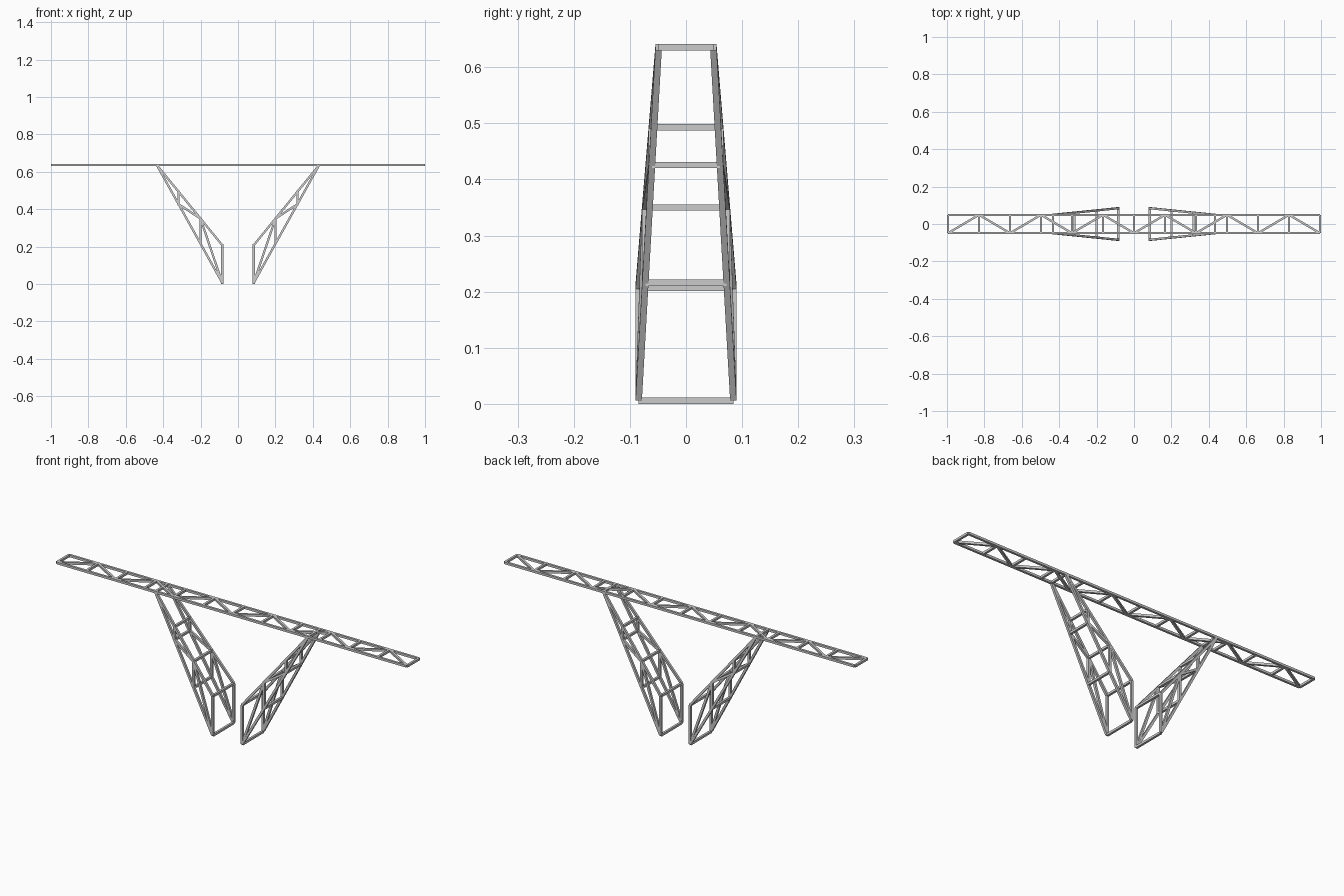
import bpy, bmesh
from mathutils import Vector, Matrix

if "Cube" in bpy.data.objects:
    bpy.data.objects.remove(bpy.data.objects["Cube"])

T = 0.0114          # square bar thickness
H = T / 2
TOP = 0.6355        # deck centre height


def bar(bm, a, b, up=(0, 1, 0)):
    """Square bar from a to b, with one pair of faces turned towards 'up'."""
    a, b = Vector(a), Vector(b)
    d = b - a
    z = d.normalized()
    u = Vector(up)
    if abs(z.dot(u)) > 0.95:
        u = Vector((0, 0, 1))
    x = u.cross(z).normalized()
    y = z.cross(x)
    rot = Matrix((x, y, z)).transposed().to_4x4()
    m = Matrix.Translation((a + b) / 2) @ rot @ Matrix.Diagonal((T, T, d.length, 1))
    bmesh.ops.create_cube(bm, size=1, matrix=m)


def finish(bm, name):
    me = bpy.data.meshes.new(name)
    bm.to_mesh(me)
    bm.free()
    ob = bpy.data.objects.new(name, me)
    bpy.context.collection.objects.link(ob)
    return ob


# Deck: two long rails, cross bars and a zigzag brace
E, W, N = 1 - H, 0.0488, 12
up = (0, 0, 1)
bm = bmesh.new()
for s in (-1, 1):
    bar(bm, (-E, s * W, TOP), (E, s * W, TOP), up)
finish(bm, "deck_rails")

xs = [-E + 2 * E * i / N for i in range(N + 1)]
bm = bmesh.new()
for x in xs:
    bar(bm, (x, -W, TOP), (x, W, TOP), up)
finish(bm, "deck_cross_bars")

bm = bmesh.new()
for i in range(N):
    s = -1 if i % 2 == 0 else 1
    bar(bm, (xs[i], s * W, TOP), (xs[i + 1], -s * W, TOP), up)
finish(bm, "deck_zigzag_brace")

# Leg nodes, divided in thirds along the lower and upper chords
foot = Vector((0.084, 0.0845, H))
knee = Vector((0.084, 0.0845, 0.207))
head = Vector((0.434, W, TOP))
low = [foot.lerp(head, i / 3) for i in range(4)]
high = [knee.lerp(head, i / 3) for i in range(4)]


def flip(p, sx, sy):
    return Vector((p.x * sx, p.y * sy, p.z))


for sx, side in ((-1, "left"), (1, "right")):
    # Side trusses of the leg
    bm = bmesh.new()
    pairs = [(foot.lerp(head, 0.004), head), (knee, head), (low[0], high[0]),
             (low[1], high[1]), (low[2], high[2]),
             (foot.lerp(high[1], 0.01), high[1]), (high[1], low[2])]
    for sy in (-1, 1):
        for a, b in pairs:
            bar(bm, flip(a, sx, sy), flip(b, sx, sy))
    finish(bm, side + "_leg_trusses")
    # Rungs joining the two trusses
    bm = bmesh.new()
    for p in low + high[:3]:
        bar(bm, flip(p, sx, -1), flip(p, sx, 1), up)
    finish(bm, side + "_leg_rungs")
